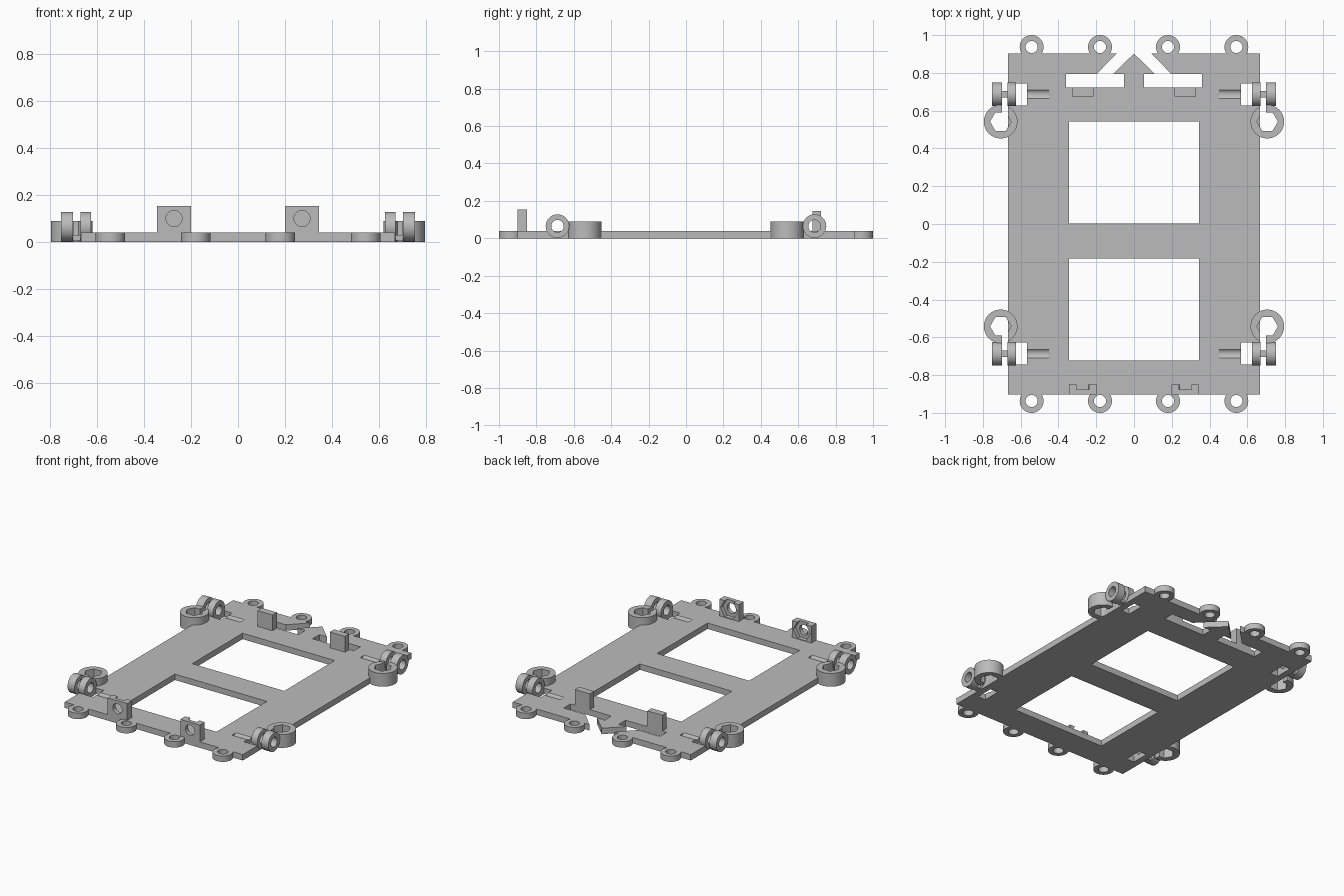
import bpy, bmesh
from math import cos, sin, tau

if "Cube" in bpy.data.objects:
    bpy.data.objects.remove(bpy.data.objects["Cube"])

grey = bpy.data.materials.new("light grey")
grey.use_nodes = True
COLOUR = (0.5, 0.5, 0.5, 1)
grey.diffuse_color = COLOUR
grey.node_tree.nodes["Principled BSDF"].inputs["Base Color"].default_value = COLOUR

T = 0.04          # plate thickness
BORE_Z = 0.065    # clamp bolt axis height
BORE_R = 0.033


def prism(name, points, lo, hi, axis="z"):
    """Extrude a 2D outline from lo to hi along an axis."""
    place = {"x": lambda a, b, d: (d, a, b),
             "y": lambda a, b, d: (a, d, b),
             "z": lambda a, b, d: (a, b, d)}[axis]
    bm = bmesh.new()
    bottom = [bm.verts.new(place(a, b, lo)) for a, b in points]
    top = [bm.verts.new(place(a, b, hi)) for a, b in points]
    bm.faces.new(bottom)
    bm.faces.new(top)
    n = len(points)
    for i in range(n):
        j = (i + 1) % n
        bm.faces.new((bottom[i], bottom[j], top[j], top[i]))
    bmesh.ops.recalc_face_normals(bm, faces=bm.faces)
    mesh = bpy.data.meshes.new(name)
    bm.to_mesh(mesh)
    bm.free()
    mesh.materials.append(grey)
    obj = bpy.data.objects.new(name, mesh)
    bpy.context.collection.objects.link(obj)
    return obj


def circle(a, b, r, n=48):
    return [(a + r * cos(tau * i / n), b + r * sin(tau * i / n)) for i in range(n)]


def rect(a0, a1, b0, b1):
    return [(a0, b0), (a1, b0), (a1, b1), (a0, b1)]


def cut(obj, *cutters):
    """Subtract the cutters and remove them."""
    for c in cutters:
        mod = obj.modifiers.new("cut", "BOOLEAN")
        mod.operation, mod.solver, mod.object = "DIFFERENCE", "EXACT", c
    graph = bpy.context.evaluated_depsgraph_get()
    mesh = bpy.data.meshes.new_from_object(obj.evaluated_get(graph))
    obj.modifiers.clear()
    obj.data = mesh
    for c in cutters:
        bpy.data.objects.remove(c)
    return obj


def span(s, a, b):
    """Interval a..b mirrored by sign s, in rising order."""
    return sorted((s * a, s * b))


# Plate outline with the arrow-shaped opening in its back edge
half = [(0.667, -0.902), (0.667, 0.902), (0.092, 0.902), (0.197, 0.795),
        (0.36, 0.795), (0.36, 0.722), (0.053, 0.722), (0.053, 0.795),
        (0.11, 0.795)]
outline = half + [(0, 0.902)] + [(-x, y) for x, y in reversed(half)]
plate = prism("base_plate", outline, 0, T)

# Windows, clamp clearance slots and bolt grooves
cutters = [prism("window_cutter", rect(-0.345, 0.345, lo, hi), -0.1, 0.1)
           for lo, hi in ((0.002, 0.542), (-0.723, -0.183))]
for sx in (-1, 1):
    for sy in (-1, 1):
        cutters.append(prism("slot_cutter", rect(*span(sx, 0.566, 0.624),
                                                 *span(sy, 0.627, 0.745)), -0.1, 0.1))
        cutters.append(prism("groove_cutter", circle(sy * 0.687, BORE_Z, BORE_R),
                             *span(sx, 0.45, 0.8), "x"))
cut(plate, *cutters)

# Mounting eyelets along the front and back edges
for sy, end in ((-1, "front"), (1, "back")):
    for i, x in enumerate((-0.542, -0.18, 0.18, 0.542)):
        ring = prism(f"{end}_eyelet_{i + 1}", circle(x, sy * 0.937, 0.063), 0, T)
        cut(ring, prism("hole_cutter", circle(x, sy * 0.937, 0.032), -0.1, 0.1))

# Split clamps at the four corners
for sx, side in ((-1, "right"), (1, "left")):
    for sy, end in ((-1, "front"), (1, "back")):
        tag = f"{end}_{side}"
        cx, cy, ey = sx * 0.706, sy * 0.542, sy * 0.687
        collar = prism(f"{tag}_clamp_collar", circle(cx, cy, 0.089), 0, 0.09)
        cut(collar,
            prism("hex_cutter", circle(cx, cy, 0.056, 6), -0.1, 0.2),
            prism("slit_cutter", rect(*span(sx, 0.667, 0.698),
                                      *span(sy, 0.56, 0.7)), -0.1, 0.2),
            prism("bore_cutter", circle(ey, BORE_Z, 0.062), *span(sx, 0.5, 0.9), "x"))
        for part, a, b in (("inner", 0.624, 0.67), ("outer", 0.7, 0.752)):
            ear = prism(f"{tag}_{part}_ear", circle(ey, BORE_Z, 0.063),
                        *span(sx, a, b), "x")
            cut(ear, prism("bore_cutter", circle(ey, BORE_Z, BORE_R),
                           *span(sx, 0.5, 0.9), "x"))
        prism(f"{tag}_ear_bridge", rect(*span(sx, 0.66, 0.71),
                                        ey - 0.018, ey + 0.018), 0.006, 0.03)

# Upright tabs: nut brackets at the front, plain stops at the back
for sx, side in ((-1, "right"), (1, "left")):
    x = sx * 0.272
    bracket = prism(f"{side}_nut_bracket",
                    rect(x - 0.073, x + 0.073, -0.902, -0.849), T, 0.154)
    cut(bracket,
        prism("bolt_cutter", circle(x, 0.1, 0.034), -1, -0.8, "y"),
        prism("nut_cutter", circle(x, 0.1, 0.064, 6), -0.876, -0.8, "y"))
    prism(f"{side}_back_stop", rect(*span(sx, 0.215, 0.328), 0.676, 0.722), T, 0.147)

# Smooth round walls, keep edges sharp
for obj in bpy.data.objects:
    if obj.type == "MESH" and grey.name in obj.data.materials:
        obj.select_set(True)
        bpy.context.view_layer.objects.active = obj
bpy.ops.object.shade_smooth_by_angle()
